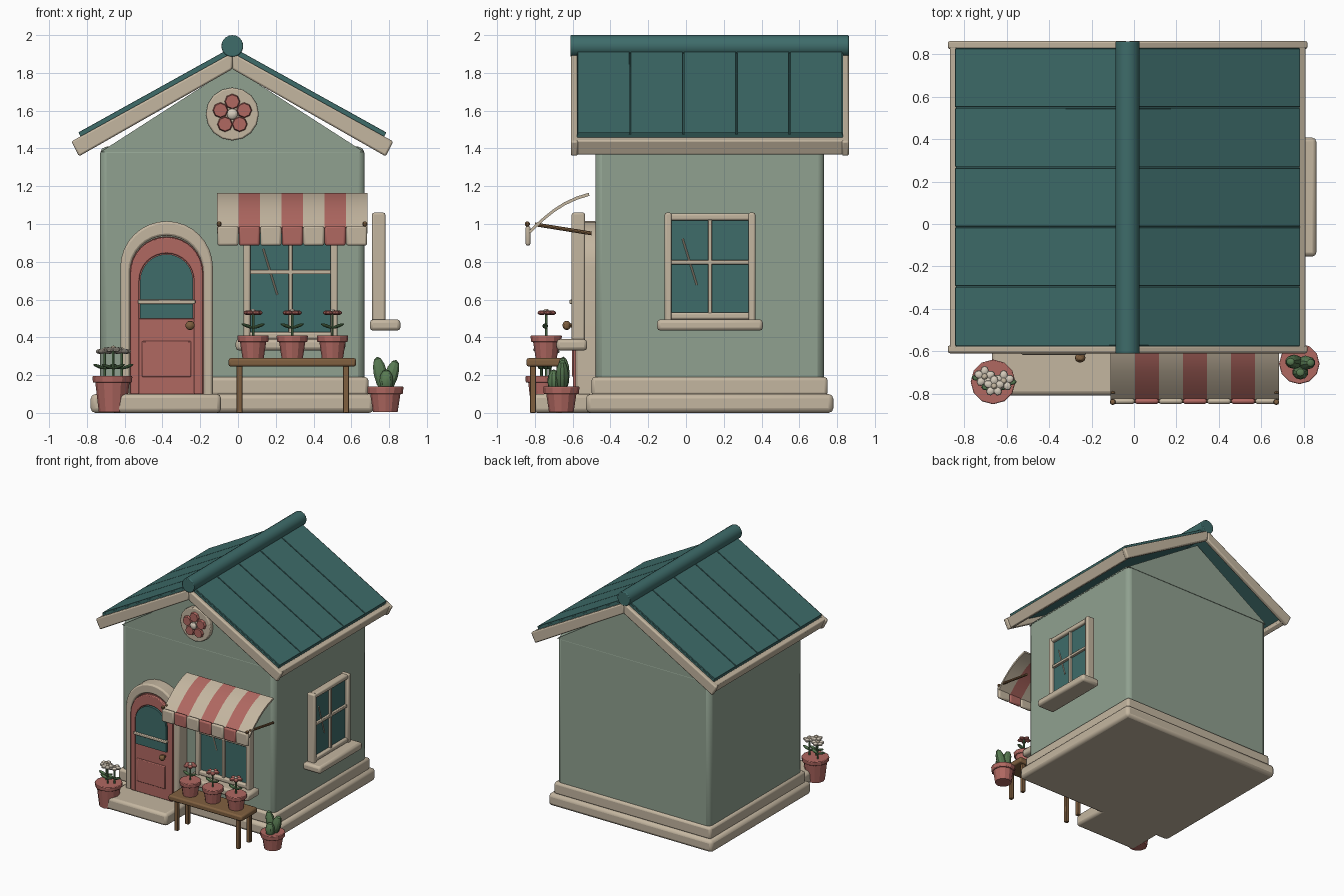
import bpy, bmesh, math
from math import sin, cos, pi, radians
from mathutils import Matrix, Vector

if "Cube" in bpy.data.objects:
    bpy.data.objects.remove(bpy.data.objects["Cube"])


def material(name, *rgb):
    lin = [((c / 255 + 0.055) / 1.055) ** 2.4 for c in rgb] + [1]
    m = bpy.data.materials.new(name)
    m.use_nodes = True
    m.diffuse_color = lin
    m.node_tree.nodes["Principled BSDF"].inputs["Base Color"].default_value = lin
    return m


SAGE = material("sage wall", 144, 161, 144)
CREAM = material("cream trim", 196, 182, 160)
TEAL = material("teal roof and glass", 62, 108, 106)
RED = material("dusty red", 176, 104, 97)
WOOD = material("brown wood", 128, 96, 64)
LEAF = material("leaf green", 88, 122, 82)
WHITE = material("pale petals", 214, 204, 188)
ID = Matrix.Identity(4)
parts = []


def add(name, bm, mat, bevel=0.0, m=ID):
    bmesh.ops.recalc_face_normals(bm, faces=bm.faces)
    bm.transform(m)
    me = bpy.data.meshes.new(name)
    bm.to_mesh(me)
    bm.free()
    me.materials.append(mat)
    ob = bpy.data.objects.new(name, me)
    bpy.context.collection.objects.link(ob)
    if bevel:
        b = ob.modifiers.new("Bevel", 'BEVEL')
        b.width, b.segments, b.limit_method = bevel, 2, 'ANGLE'
    parts.append(ob)
    return ob


def box(name, x, y, z, mat, bevel=0.01, m=ID):
    bm = bmesh.new()
    bmesh.ops.create_cube(bm, size=1)
    for v in bm.verts:
        v.co = [lo + (c + 0.5) * (hi - lo) for c, (lo, hi) in zip(v.co, (x, y, z))]
    return add(name, bm, mat, bevel, m)


def prism(name, pts, y0, y1, mat, bevel=0.0, m=ID):
    """Outline in x and z, extruded along y."""
    bm = bmesh.new()
    f = bm.faces.new([bm.verts.new((px, y0, pz)) for px, pz in pts])
    ext = bmesh.ops.extrude_face_region(bm, geom=[f])
    for v in ext["geom"]:
        if isinstance(v, bmesh.types.BMVert):
            v.co.y = y1
    return add(name, bm, mat, bevel, m)


def rod(name, a, b, r, mat, sides=8, r2=None, bevel=0.0, m=ID):
    a, b = Vector(a), Vector(b)
    bm = bmesh.new()
    bmesh.ops.create_cone(bm, cap_ends=True, segments=sides, radius1=r,
                          radius2=r if r2 is None else r2, depth=(b - a).length)
    rot = (b - a).to_track_quat('Z', 'Y').to_matrix().to_4x4()
    return add(name, bm, mat, bevel, m @ Matrix.Translation((a + b) / 2) @ rot)


def blob(name, c, radii, mat, tilt=0.0, seg=10, spin=0.0):
    bm = bmesh.new()
    bmesh.ops.create_uvsphere(bm, u_segments=seg, v_segments=6, radius=1)
    m = (Matrix.Translation(c) @ Matrix.Rotation(spin, 4, 'Z')
         @ Matrix.Rotation(tilt, 4, 'Y') @ Matrix.Diagonal((*radii, 1)))
    return add(name, bm, mat, 0, m)


def arch(cx, hw, z0, spring, n=16):
    arc = [(cx - hw * cos(pi * i / n), spring + hw * sin(pi * i / n)) for i in range(n + 1)]
    return [(cx - hw, z0)] + arc + [(cx + hw, z0)]


# House body, gable and plinth
CX = -0.03
box("plinth_lower", (-0.78, 0.72), (-0.53, 0.78), (0, 0.10), CREAM, 0.025)
box("plinth_upper", (-0.75, 0.69), (-0.50, 0.75), (0.09, 0.19), CREAM, 0.018)
box("walls", (-0.73, 0.67), (-0.48, 0.73), (0.1, 1.41), SAGE, 0.035)
prism("gable", [(-0.73, 1.38), (CX, 1.83), (0.67, 1.38)], -0.482, 0.732, SAGE)

# Roof: seamed panels, barge boards, eave beams on both slopes
for side, s in (("left", 1), ("right", -1)):
    def slope(pts):
        return [(CX + s * px, pz) for px, pz in pts]
    prism(f"roof_deck_{side}", slope([(0, 1.925), (0.81, 1.475), (0.785, 1.425), (0, 1.86)]),
          -0.577, 0.83, TEAL)
    for i in range(5):
        y = -0.577 + i * 0.2814
        prism(f"roof_panel_{side}_{i + 1}",
              slope([(0, 1.937), (0.815, 1.485), (0.805, 1.465), (0, 1.915)]),
              y + 0.003, y + 0.2784, TEAL, 0.003)
    for end, y0, y1 in (("front", -0.61, -0.572), ("back", 0.825, 0.863)):
        prism(f"barge_board_{end}_{side}",
              slope([(0, 1.907), (0.852, 1.437), (0.812, 1.358), (0, 1.82)]), y0, y1, CREAM, 0.01)
    prism(f"eave_beam_{side}", slope([(0.805, 1.462), (0.842, 1.442), (0.805, 1.365), (0.768, 1.385)]),
          -0.59, 0.845, CREAM, 0.008)
rod("ridge_cap", (CX, -0.612, 1.942), (CX, 0.862, 1.942), 0.058, TEAL, 18, bevel=0.006)

# Flower medallion on the gable
rod("medallion", (CX, -0.47, 1.582), (CX, -0.52, 1.582), 0.14, CREAM, 16, bevel=0.008)
for i in range(5):
    a = pi / 2 + i * 2 * pi / 5
    px, pz = CX + 0.066 * cos(a), 1.582 + 0.066 * sin(a)
    rod(f"medallion_petal_{i + 1}", (px, -0.51, pz), (px, -0.54, pz), 0.044, RED, 8, 0.036)
blob("medallion_centre", (CX, -0.54, 1.582), (0.03, 0.02, 0.03), WHITE)

# Door with arched surround, glass and step
DX = -0.378
box("door_step", (-0.67, -0.09), (-0.81, -0.48), (0, 0.10), CREAM, 0.022)
prism("door_surround", arch(DX, 0.245, 0.08, 0.77) + arch(DX, 0.193, 0.08, 0.745)[::-1],
      -0.47, -0.585, CREAM, 0.012)
prism("door", arch(DX, 0.195, 0.09, 0.74), -0.47, -0.578, RED)
prism("door_stile", arch(DX, 0.192, 0.1, 0.738) + arch(DX, 0.145, 0.1, 0.7)[::-1],
      -0.57, -0.597, RED, 0.006)
box("door_lower_rail", (DX - 0.15, DX + 0.15), (-0.594, -0.57), (0.1, 0.50), RED, 0.004)
box("door_panel", (DX - 0.13, DX + 0.13), (-0.603, -0.59), (0.19, 0.38), RED, 0.006)
prism("door_glass", arch(DX, 0.14, 0.50, 0.70), -0.57, -0.605, TEAL)
box("door_glass_bar", (DX - 0.152, DX + 0.152), (-0.617, -0.59), (0.577, 0.599), CREAM, 0.005)
rod("door_knob_stem", (-0.254, -0.59, 0.463), (-0.254, -0.625, 0.463), 0.01, WOOD)
blob("door_knob", (-0.254, -0.632, 0.463), (0.025, 0.022, 0.025), WOOD, seg=12)


# Windows, built facing the front and then placed
def window(tag, m, z0, z1, hw):
    t, mid = 0.037, (z0 + z1) / 2 + 0.02
    box(f"{tag}_glass", (-hw + 0.02, hw - 0.02), (-0.04, -0.015), (z0, z1 - 0.02), TEAL, 0, m)
    for n, s in (("left", 1), ("right", -1)):
        e = sorted((s * hw, s * (hw - t)))
        box(f"{tag}_frame_{n}", e, (-0.07, 0), (z0 - 0.02, z1), CREAM, 0.01, m)
    for n, z in (("top", z1 - t - 0.004), ("bottom", z0)):
        box(f"{tag}_frame_{n}", (-hw, hw), (-0.065, -0.003), (z, z + t), CREAM, 0.01, m)
    box(f"{tag}_mullion", (-0.011, 0.011), (-0.06, -0.01), (z0, z1 - 0.02), CREAM, 0.004, m)
    box(f"{tag}_crossbar", (-hw + 0.02, hw - 0.02), (-0.06, -0.01), (mid - 0.011, mid + 0.011),
        CREAM, 0.004, m)
    box(f"{tag}_sill", (-hw - 0.04, hw + 0.04), (-0.15, 0.012), (z0 - 0.06, z0), CREAM, 0.018, m)
    rod(f"{tag}_glint", (-0.145, -0.043, mid + 0.125), (-0.07, -0.043, mid - 0.12), 0.005, CREAM, 6, m=m)


window("front_window", Matrix.Translation((0.278, -0.535, 0)), 0.39, 1.06, 0.25)
TURN = Matrix.Rotation(pi / 2, 4, 'Z')
window("side_window", Matrix.Translation((0.71, 0.127, 0)) @ TURN, 0.495, 1.06, 0.24)

# Striped awning with scalloped valance and wooden arms
top = [(-0.515, 1.165), (-0.58, 1.145), (-0.645, 1.115), (-0.70, 1.08), (-0.75, 1.04),
       (-0.79, 1.005), (-0.83, 0.965)]
under = [(y + 0.004, z - 0.016) for y, z in reversed(top)]
W = 0.1136
for i in range(7):
    x0 = -0.11 + i * W
    mat = RED if i % 2 else CREAM
    prism(f"awning_stripe_{i + 1}", top + under, -x0 - W, -x0, mat, 0, TURN)
    box(f"awning_valance_{i + 1}", (x0 + 0.001, x0 + W - 0.001), (-0.85, -0.823),
        (0.885, 0.99), mat, 0.012)
for n, x in (("right", -0.10), ("left", 0.672)):
    rod(f"awning_arm_{n}", (x, -0.80, 0.998), (x, -0.50, 0.95), 0.01, WOOD)
    blob(f"awning_arm_knob_{n}", (x, -0.84, 1.0), (0.014, 0.014, 0.014), WOOD)

# Bench
box("bench_top", (-0.05, 0.625), (-0.845, -0.635), (0.245, 0.29), WOOD, 0.012)
for n, x in (("right", 0.008), ("left", 0.572)):
    for e, y in (("front", -0.81), ("back", -0.67)):
        box(f"bench_leg_{e}_{n}", (x - 0.015, x + 0.015), (y - 0.015, y + 0.015), (0, 0.25), WOOD, 0.004)


# Pots and plants
def pot(tag, x, y, z, r, h, rim):
    rod(f"{tag}_body", (x, y, z), (x, y, z + h - 0.01), r * 0.68, RED, 12, r * 0.88)
    rod(f"{tag}_rim", (x, y, z + h - rim), (x, y, z + h), r * 0.97, RED, 12, r, bevel=0.005)


def flower(tag, x, y, z0, z, mat, heart, r=0.03):
    rod(f"{tag}_stem", (x, y, z0), (x, y, z), 0.007, LEAF, 6)
    for i in range(5):
        a = i * 2 * pi / 5 + 0.3
        blob(f"{tag}_petal_{i + 1}", (x + r * cos(a), y + r * sin(a), z), (0.023, 0.02, 0.013),
             mat, 0, 8, a)
    blob(f"{tag}_heart", (x, y, z + 0.008), (0.015, 0.015, 0.013), heart, seg=8)


def leaves(tag, x, y, z):
    for i, s in enumerate((1, -1)):
        blob(f"{tag}_leaf_{i + 1}", (x + s * 0.03, y - 0.005, z), (0.034, 0.016, 0.009),
             LEAF, -s * 0.35, 8)


for i, x in enumerate((0.08, 0.287, 0.50)):
    pot(f"bench_pot_{i + 1}", x, -0.74, 0.29, 0.083, 0.12, 0.035)
    flower(f"bench_flower_{i + 1}", x, -0.74, 0.40, 0.53, RED, WHITE)
    leaves(f"bench_flower_{i + 1}", x, -0.74, 0.46)

pot("door_pot", -0.665, -0.745, 0.005, 0.106, 0.19, 0.035)
for i, (x, y, z) in enumerate(((-0.705, -0.72, 0.325), (-0.615, -0.74, 0.325), (-0.66, -0.765, 0.335))):
    flower(f"door_flower_{i + 1}", x, y, 0.18, z, WHITE, CREAM, 0.028)
    leaves(f"door_flower_{i + 1}", x, y, 0.245)

pot("cactus_pot", 0.78, -0.66, 0.005, 0.096, 0.135, 0.04)
for i, (x, y, z, h, t) in enumerate(((0.755, -0.65, 0.205, 0.095, -12), (0.81, -0.655, 0.195, 0.09, 18),
                                     (0.785, -0.70, 0.17, 0.06, 0))):
    blob(f"cactus_lobe_{i + 1}", (x, y, z), (0.038, 0.034, h), LEAF, radians(t))

# Smooth shading that keeps edges crisp
bpy.ops.object.select_all(action='DESELECT')
for ob in parts:
    ob.select_set(True)
bpy.context.view_layer.objects.active = parts[0]
bpy.ops.object.shade_smooth_by_angle(angle=radians(29))
